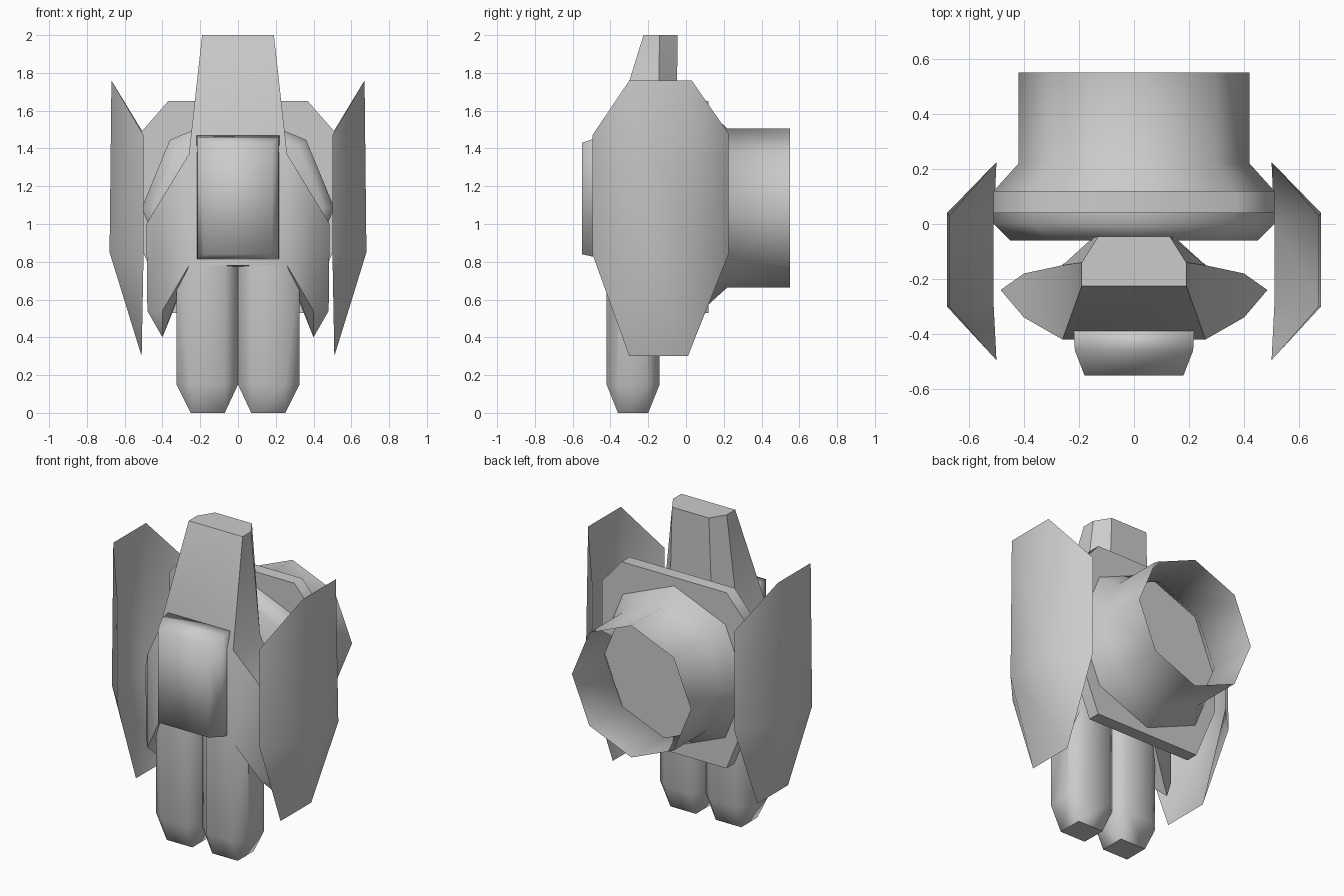
import bpy, bmesh, math

if "Cube" in bpy.data.objects:
    bpy.data.objects.remove(bpy.data.objects["Cube"])


def make(name, verts, faces, angle=50):
    mesh = bpy.data.meshes.new(name)
    mesh.from_pydata(verts, [], faces)
    bm = bmesh.new()
    bm.from_mesh(mesh)
    bmesh.ops.recalc_face_normals(bm, faces=bm.faces)
    bm.to_mesh(mesh)
    bm.free()
    for p in mesh.polygons:
        p.use_smooth = True
    mesh.set_sharp_from_angle(angle=math.radians(angle))
    ob = bpy.data.objects.new(name, mesh)
    bpy.context.collection.objects.link(ob)
    return ob


def loft(name, rings, cap_start=True, cap_end=True, angle=50):
    n = len(rings[0])
    verts = [v for r in rings for v in r]
    faces = [(k * n + i, k * n + (i + 1) % n, (k + 1) * n + (i + 1) % n, (k + 1) * n + i)
             for k in range(len(rings) - 1) for i in range(n)]
    if cap_start:
        faces.append(tuple(range(n)))
    if cap_end:
        faces.append(tuple(range((len(rings) - 1) * n, len(rings) * n)))
    return make(name, verts, faces, angle)


def mirrored(half):
    return half + [(-x, y, z) for x, y, z in reversed(half)]


# torso: winged lower shell, sloping shoulders and tapering tower
low = mirrored([(.26, -.42, .78), (.40, -.34, .54), (.48, -.24, .54),
                (.40, -.18, .40), (.26, -.15, .75), (.15, -.05, .75)])
mid = mirrored([(.26, -.42, 1.37), (.40, -.34, 1.14), (.485, -.24, 1.0),
                (.40, -.18, 1.14), (.26, -.15, 1.37), (.15, -.05, 1.37)])
top = mirrored([(.19, -.225, 2.0), (.19, -.14, 2.0), (.13, -.045, 2.0)])
faces = [(i, (i + 1) % 12, 12 + (i + 1) % 12, 12 + i) for i in range(12)]
tower_base = [12, 16, 17, 18, 19, 23]
faces += [(tower_base[i], tower_base[(i + 1) % 6], 24 + (i + 1) % 6, 24 + i) for i in range(6)]
faces += [(12, 13, 14, 15, 16), (19, 20, 21, 22, 23), tuple(range(24, 30))]
faces += [(1, 2, 3), (0, 1, 3, 4), (10, 9, 8), (11, 10, 8, 7), (0, 4, 5, 6, 7, 11)]
make("torso", low + mid + top, faces, 40)

# chest block, softly shaded
def rect(hx, z0, z1, y):
    return [(-hx, y, z0), (hx, y, z0), (hx, y, z1), (-hx, y, z1)]

loft("chest_block", [rect(.22, .81, 1.47, -.38), rect(.215, .82, 1.46, -.46),
                     rect(.18, .84, 1.43, -.55)], angle=180)

# legs: eight-sided columns narrowing to a rectangular foot
def leg_ring(s, z, ends=False):
    if ends:
        pts = [(.07, -.36), (.25, -.36), (.25, -.36), (.25, -.20),
               (.25, -.20), (.07, -.20), (.07, -.20), (.07, -.36)]
    else:
        pts = [(.07, -.42), (.25, -.42), (.325, -.36), (.325, -.20),
               (.25, -.14), (.07, -.14), (0, -.20), (0, -.36)]
    return [(s * x, y, z) for x, y in pts]

for s, side in ((1, "right"), (-1, "left")):
    leg = loft("leg_" + side, [leg_ring(s, 0, True), leg_ring(s, .15), leg_ring(s, .78)])
    bm = bmesh.new()
    bm.from_mesh(leg.data)
    bmesh.ops.remove_doubles(bm, verts=bm.verts, dist=1e-4)
    bmesh.ops.recalc_face_normals(bm, faces=bm.faces)
    bm.to_mesh(leg.data)
    bm.free()
    leg.data.set_sharp_from_angle(angle=math.radians(50))

# back plate: eight-sided slab
outline = [(.37, 1.65), (.51, 1.49), (.51, .87), (.37, .53)]
outline += [(-x, z) for x, z in reversed(outline)]
loft("back_plate", [[(x, y, z) for x, z in outline] for y in (.04, .12)])

# thruster: octagonal drum flaring into an open tube
profile = [(.45, -.06), (.51, 0), (.51, .12), (.42, .22), (.42, .55)]
loft("thruster", [[(r * math.cos(k * math.pi / 4), y, 1.085 + r * math.sin(k * math.pi / 4))
                   for k in range(8)] for r, y in profile], cap_end=False)

# side shields: thin folded sheets
for s, side in ((1, "right"), (-1, "left")):
    v = [(.67, -.30, 1.76), (.67, .03, 1.76), (.68, -.30, .85), (.68, .04, .85),
         (.51, -.30, .30), (.51, .01, .30), (.50, -.495, 1.47), (.50, -.495, .84),
         (.50, .225, 1.48), (.50, .225, .84)]
    f = [(0, 1, 3, 2), (2, 3, 5, 4), (6, 0, 2, 7), (7, 2, 4), (1, 8, 9, 3), (3, 9, 5)]
    make("side_shield_" + side, [(s * x, y, z) for x, y, z in v], f, 60)
